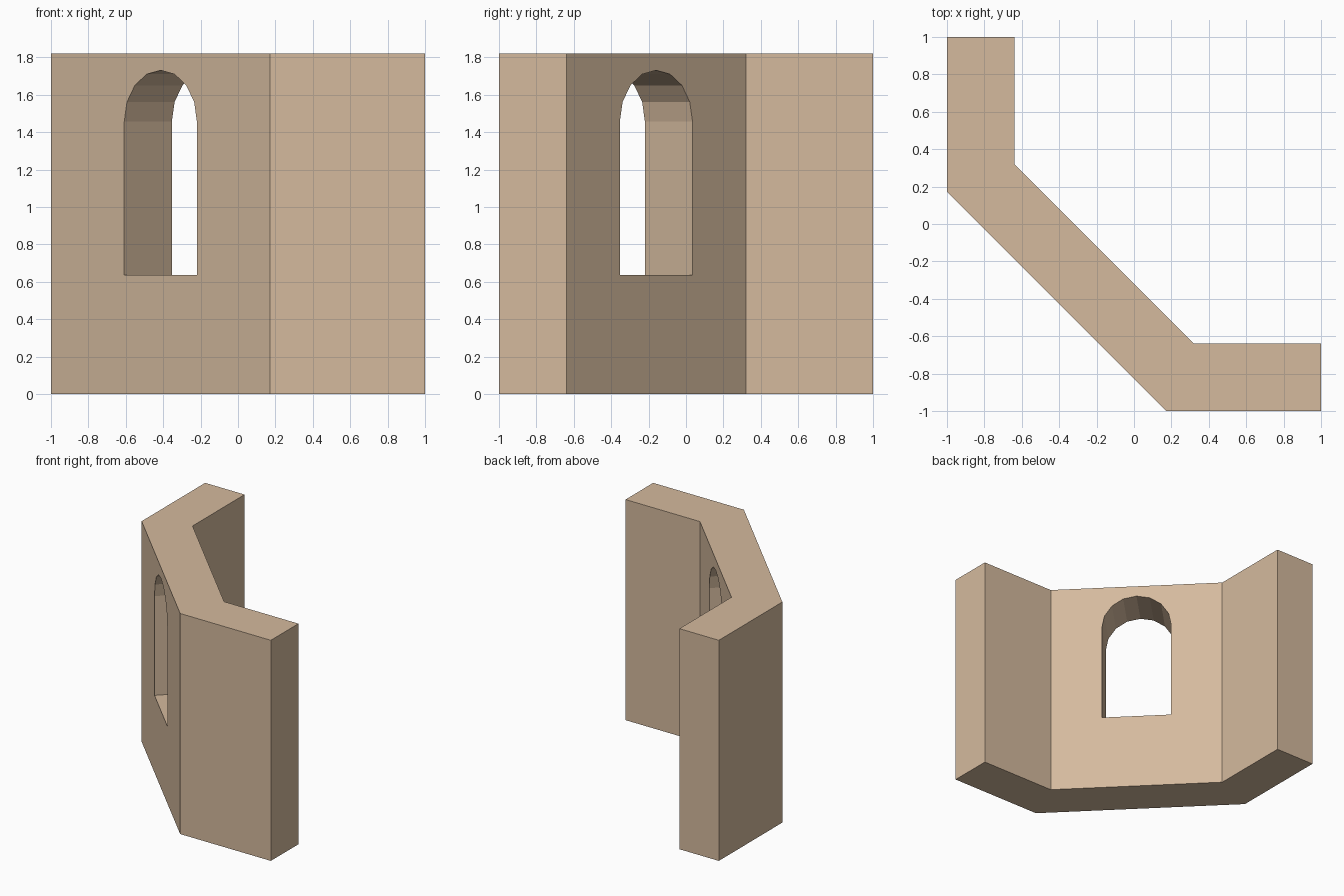
import bpy, bmesh
from math import pi, cos, sin, sqrt
from mathutils import Vector

if "Cube" in bpy.data.objects:
    bpy.data.objects.remove(bpy.data.objects["Cube"])


def prism(name, points, offset):
    """Extrude a flat outline along an offset into a closed solid."""
    bm = bmesh.new()
    face = bm.faces.new([bm.verts.new(p) for p in points])
    ext = bmesh.ops.extrude_face_region(bm, geom=[face], use_keep_orig=True)
    verts = [v for v in ext["geom"] if isinstance(v, bmesh.types.BMVert)]
    bmesh.ops.translate(bm, verts=verts, vec=offset)
    bmesh.ops.recalc_face_normals(bm, faces=bm.faces)
    mesh = bpy.data.meshes.new(name)
    bm.to_mesh(mesh)
    bm.free()
    obj = bpy.data.objects.new(name, mesh)
    bpy.context.collection.objects.link(obj)
    return obj


HEIGHT = 1.82
THICK = 0.36
BEND_OUT = 0.172                                  # where the outer face bends
BEND_IN = BEND_OUT - THICK + THICK * sqrt(2)      # same bend on the inner face

# Wall: half the footprint, mirrored across the diagonal y = x
half = [(BEND_OUT, -1), (1, -1), (1, -1 + THICK), (BEND_IN, -1 + THICK)]
footprint = half + [(y, x) for x, y in reversed(half)]
wall = prism("angled_wall", [(x, y, 0) for x, y in footprint], Vector((0, 0, HEIGHT)))

stone = bpy.data.materials.new("tan_stone")
stone.diffuse_color = (0.66, 0.49, 0.34, 1)
stone.use_nodes = True
stone.node_tree.nodes["Principled BSDF"].inputs["Base Color"].default_value = stone.diffuse_color
wall.data.materials.append(stone)

# Arched window cutter, set across the diagonal section
RADIUS, SILL, SPRING = 0.275, 0.637, 1.456
along = Vector((1, -1, 0)).normalized()
inward = Vector((1, 1, 0)).normalized()
arch = [(-RADIUS, SILL), (RADIUS, SILL)]
arch += [(RADIUS * cos(pi * i / 8), SPRING + RADIUS * sin(pi * i / 8)) for i in range(9)]
start = inward * -0.75
cutter = prism("window_cutter",
               [start + along * u + Vector((0, 0, z)) for u, z in arch], inward * 0.7)
cutter.data.materials.append(stone)
cutter.hide_render = True
cutter.display_type = 'WIRE'

# Window opening
cut = wall.modifiers.new("window", 'BOOLEAN')
cut.operation = 'DIFFERENCE'
cut.solver = 'EXACT'
cut.object = cutter
